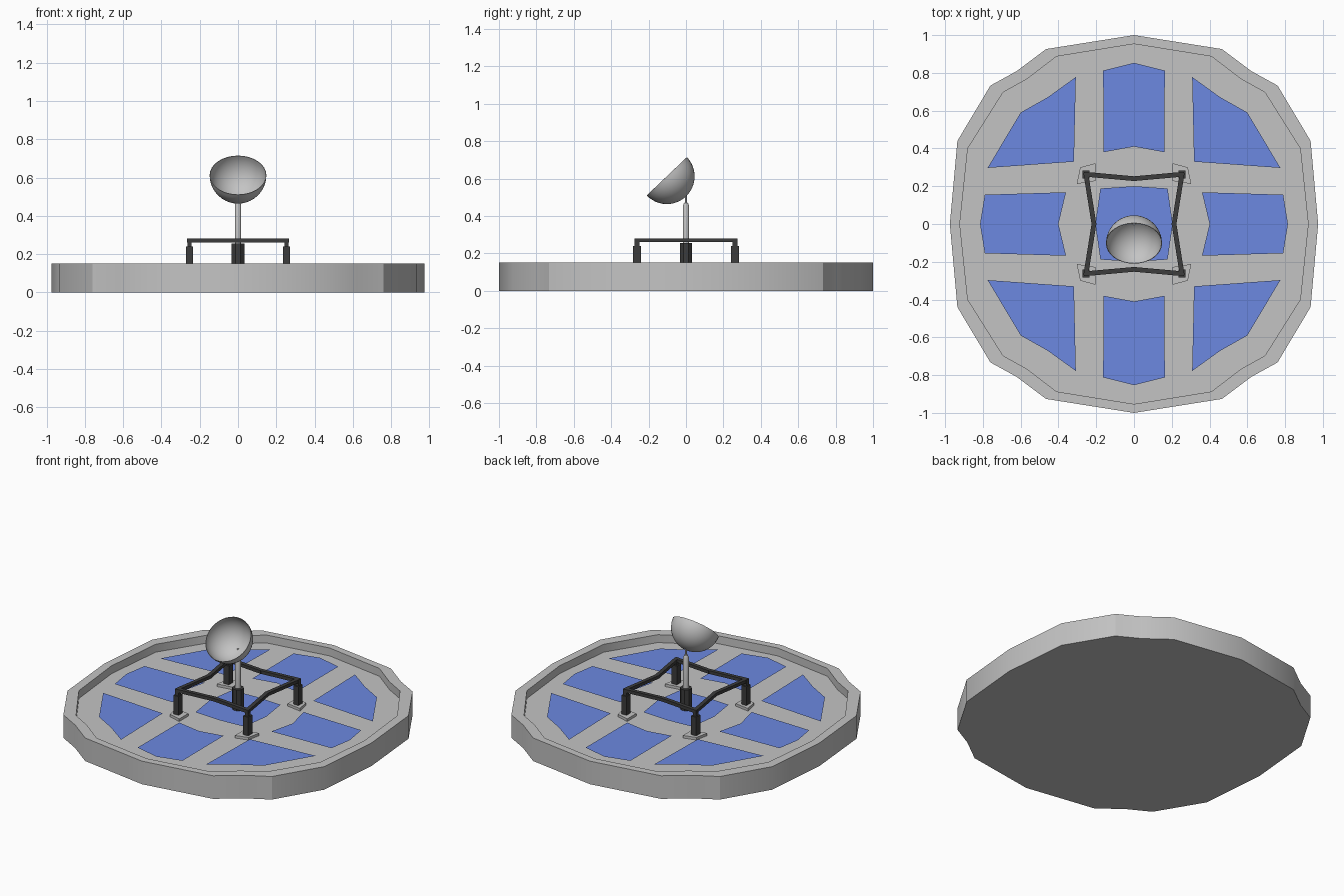
import bpy, bmesh, math
from mathutils import Vector, Matrix

if "Cube" in bpy.data.objects:
    bpy.data.objects.remove(bpy.data.objects["Cube"])


def material(name, col):
    m = bpy.data.materials.new(name)
    m.diffuse_color = (*col, 1)
    m.use_nodes = True
    m.node_tree.nodes["Principled BSDF"].inputs["Base Color"].default_value = m.diffuse_color
    return m


GREY = material("light grey", (0.55, 0.55, 0.55))
BLUE = material("panel blue", (0.15, 0.25, 0.75))
DARK = material("dark metal", (0.045, 0.045, 0.045))
FLOOR, RIM = 0.10, 0.152


def finish(bm, name, mat, smooth=None):
    bmesh.ops.recalc_face_normals(bm, faces=bm.faces)
    me = bpy.data.meshes.new(name)
    bm.to_mesh(me)
    bm.free()
    ob = bpy.data.objects.new(name, me)
    bpy.context.collection.objects.link(ob)
    me.materials.append(mat)
    if smooth:
        bpy.ops.object.select_all(action='DESELECT')
        ob.select_set(True)
        bpy.context.view_layer.objects.active = ob
        bpy.ops.object.shade_smooth_by_angle(angle=math.radians(smooth))
    return ob


def full_loop(q):
    """Mirror a quarter outline running from the +y axis to the +x axis."""
    right = q + [(x, -y) for x, y in q[-2::-1]]
    return right + [(-x, y) for x, y in right[-2:0:-1]]


def prism(bm, pts, z0, z1):
    lo = [bm.verts.new((x, y, z0)) for x, y in pts]
    hi = [bm.verts.new((x, y, z1)) for x, y in pts]
    n = len(pts)
    bm.faces.new(lo[::-1])
    bm.faces.new(hi)
    for i in range(n):
        j = (i + 1) % n
        bm.faces.new((lo[i], lo[j], hi[j], hi[i]))


def square(x, y, w, d):
    return [(x - w / 2, y - d / 2), (x + w / 2, y - d / 2),
            (x + w / 2, y + d / 2), (x - w / 2, y + d / 2)]


# Tray: outer wall, flat rim, inner wall and sunken floor
outer = full_loop([(0, 1), (0.466, 0.926), (0.62, 0.81), (0.76, 0.733),
                   (0.935, 0.44), (0.975, 0)])
inner = full_loop([(0, 0.953), (0.41, 0.887), (0.567, 0.767), (0.693, 0.697),
                   (0.88, 0.40), (0.922, 0)])
bm = bmesh.new()
loops = [[bm.verts.new((x, y, z)) for x, y in pts]
         for pts, z in ((outer, 0), (outer, RIM), (inner, RIM), (inner, FLOOR))]
n = len(outer)
bottom, centre = bm.verts.new((0, 0, 0)), bm.verts.new((0, 0, FLOOR))
for i in range(n):
    j = (i + 1) % n
    for a, b in zip(loops, loops[1:]):
        bm.faces.new((a[i], a[j], b[j], b[i]))
    bm.faces.new((bottom, loops[0][j], loops[0][i]))
    bm.faces.new((centre, loops[3][i], loops[3][j]))
finish(bm, "tray", GREY, 30)


# Raised blue panels with sloping borders
def panel(name, pts, border=0.035, lift=0.024):
    bm = bmesh.new()
    f = bm.faces.new([bm.verts.new((x, y, FLOOR + 0.002)) for x, y in pts])
    f.normal_update()
    if f.normal.z < 0:
        f.normal_flip()
    bmesh.ops.inset_region(bm, faces=[f], thickness=border, use_even_offset=True)
    for v in f.verts:
        v.co.z += lift
    me = finish(bm, name, BLUE).data
    if sum(p.normal.z for p in me.polygons) < 0:
        me.flip_normals()


long_panel = [(-0.163, 0.812), (0, 0.853), (0.163, 0.812),
              (0.162, 0.38), (0, 0.41), (-0.162, 0.38)]
side_panel = [(0.79, 0.155), (0.815, 0), (0.79, -0.155),
              (0.36, -0.168), (0.40, 0), (0.36, 0.168)]
corner_panel = [(0.308, 0.778), (0.455, 0.672), (0.60, 0.59),
                (0.775, 0.297), (0.318, 0.33)]
for s, tag in ((1, "a"), (-1, "b")):
    panel("long_panel_" + tag, [(x, s * y) for x, y in long_panel])
    panel("side_panel_" + tag, [(s * x, y) for x, y in side_panel])
    for t in (1, -1):
        panel("corner_panel_%s%d" % (tag, t + 1),
              [(s * x, t * y) for x, y in corner_panel])
panel("centre_panel", full_loop([(0, 0.20), (0.178, 0.188), (0.205, 0)]), 0.02, 0.015)

# Feet, legs and short posts at the four corners
feet, legs = bmesh.new(), bmesh.new()
foot = [(0.203, 0.228), (0.303, 0.212), (0.285, 0.30), (0.203, 0.322)]
for sx in (1, -1):
    for sy in (1, -1):
        prism(feet, [(sx * x, sy * y) for x, y in foot], FLOOR - 0.01, 0.117)
        x, y = sx * 0.254, sy * 0.262
        prism(legs, square(x, y, 0.037, 0.043), 0.115, 0.24)
        prism(legs, square(x, y, 0.022, 0.026), 0.24, 0.28)
finish(feet, "feet", GREY)
finish(legs, "legs", DARK)

# Square frame, each side bent inwards at its middle
bm = bmesh.new()
ring = full_loop([(0, 0.24), (0.254, 0.263), (0.212, 0)])
for a, b in zip(ring, ring[1:] + ring[:1]):
    a, b = Vector(a), Vector(b)
    d = (b - a).normalized()
    side = Vector((-d.y, d.x)) * 0.0125
    a, b = a - d * 0.008, b + d * 0.008
    prism(bm, [a - side, b - side, b + side, a + side], 0.26, 0.281)
finish(bm, "frame", DARK)


# Central socket and mast
def lathe(name, profile, sides, mat, smooth=None):
    bm = bmesh.new()
    rings = [[bm.verts.new((r * math.cos(2 * math.pi * (k + 0.5) / sides),
                            r * math.sin(2 * math.pi * (k + 0.5) / sides), z))
              for k in range(sides)] for r, z in profile]
    for a, b in zip(rings, rings[1:]):
        for k in range(sides):
            m = (k + 1) % sides
            bm.faces.new((a[k], a[m], b[m], b[k]))
    bm.faces.new(rings[0][::-1])
    bm.faces.new(rings[-1])
    return finish(bm, name, mat, smooth)


lathe("socket", [(0.036, FLOOR), (0.036, 0.255)], 8, DARK)
lathe("mast", [(0.017, 0.25), (0.017, 0.455), (0.011, 0.47),
               (0.005, 0.473), (0.005, 0.512)], 16, GREY, 30)

# Hemispherical bowl tilted up towards the front
R = 0.1485
bm = bmesh.new()
bmesh.ops.create_uvsphere(bm, u_segments=32, v_segments=24, radius=R)
bmesh.ops.delete(bm, geom=[v for v in bm.verts if v.co.z > 1e-4], context='VERTS')
bowl = finish(bm, "bowl", GREY)
mod = bowl.modifiers.new("thickness", 'SOLIDIFY')
mod.thickness, mod.offset = 0.003, -1
bpy.context.view_layer.objects.active = bowl
bowl.select_set(True)
bpy.ops.object.modifier_apply(modifier=mod.name)
bpy.ops.object.shade_smooth_by_angle(angle=math.radians(35))
bowl.matrix_world = (Matrix.Translation((0, -0.1025, 0.6125))
                     @ Matrix.Rotation(math.radians(43.6), 4, 'X'))
